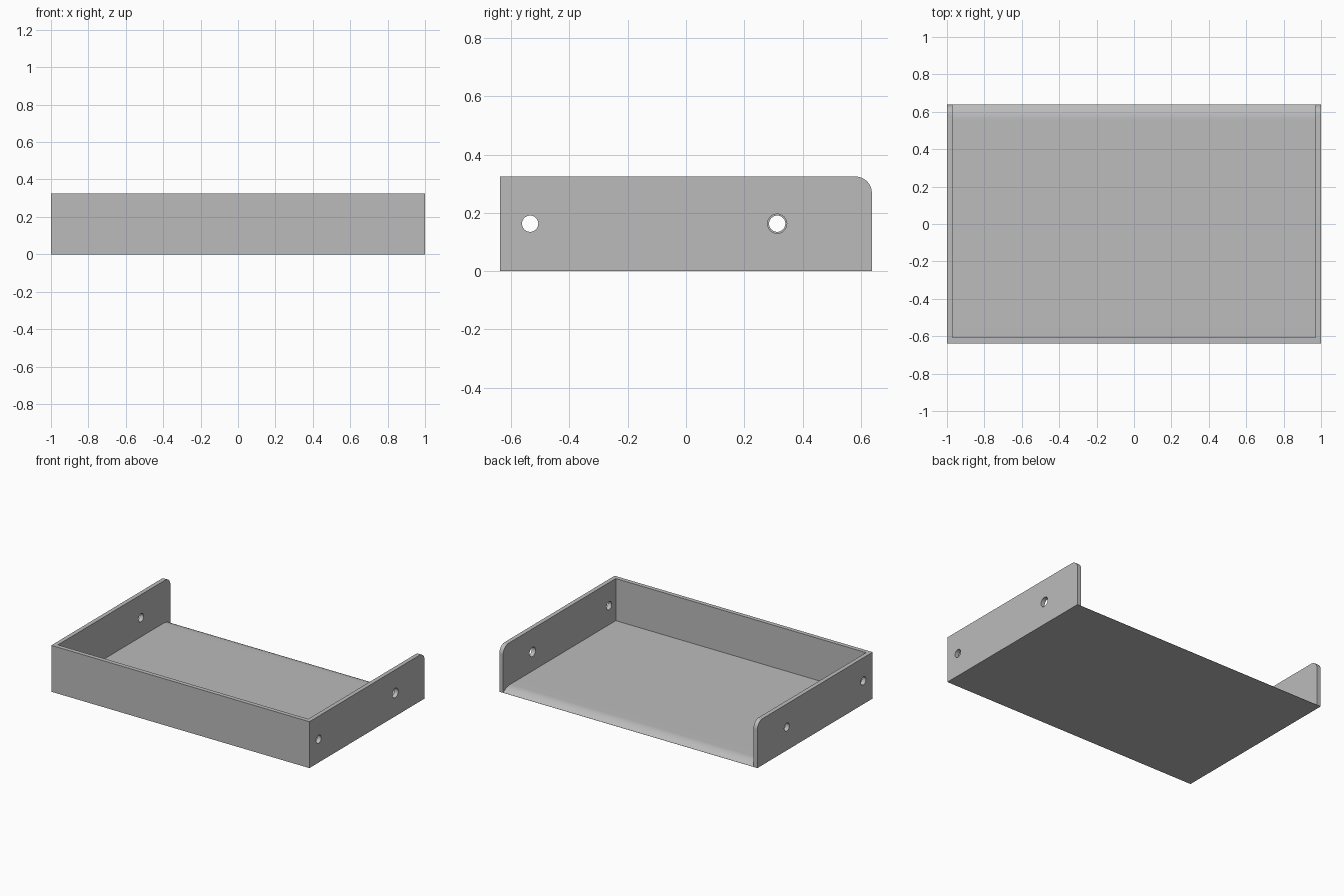
import bpy, bmesh, math
from mathutils import Matrix

cube = bpy.data.objects.get("Cube")
if cube:
    bpy.data.objects.remove(cube, do_unlink=True)

HALF_W, HALF_D, HEIGHT, WALL = 1.0, 0.638, 0.325, 0.03
CORNER = 0.057      # rounded rear top corner of the side walls
LIP = 0.08          # length of the curved rear edge of the floor

grey = bpy.data.materials.new("grey metal")
grey.use_nodes = True
colour = (0.5, 0.5, 0.5, 1)
grey.diffuse_color = colour
grey.node_tree.nodes["Principled BSDF"].inputs["Base Color"].default_value = colour


def finish(name, bm):
    bmesh.ops.recalc_face_normals(bm, faces=bm.faces)
    mesh = bpy.data.meshes.new(name)
    bm.to_mesh(mesh)
    bm.free()
    mesh.materials.append(grey)
    obj = bpy.data.objects.new(name, mesh)
    bpy.context.collection.objects.link(obj)
    return obj


def extrude_profile(name, points, half_width):
    """Extrude a (y, z) profile across x."""
    bm = bmesh.new()
    face = bm.faces.new([bm.verts.new((-half_width, y, z)) for y, z in points])
    new = bmesh.ops.extrude_face_region(bm, geom=[face])["geom"]
    verts = [v for v in new if isinstance(v, bmesh.types.BMVert)]
    bmesh.ops.translate(bm, verts=verts, vec=(2 * half_width, 0, 0))
    return finish(name, bm)


def arc(cy, cz, radius, start, end, steps):
    angles = [math.radians(start + (end - start) * i / steps) for i in range(steps + 1)]
    return [(cy + radius * math.cos(a), cz + radius * math.sin(a)) for a in angles]


def cut(target, cutter):
    mod = target.modifiers.new("cut", "BOOLEAN")
    mod.operation = "DIFFERENCE"
    mod.solver = "EXACT"
    mod.object = cutter
    cutter.hide_render = True
    bpy.context.view_layer.objects.active = target
    bpy.ops.object.modifier_apply(modifier=mod.name)
    bpy.data.objects.remove(cutter, do_unlink=True)


# Outer body with rounded rear top corners
outer = [(-HALF_D, HEIGHT), (-HALF_D, 0), (HALF_D, 0)]
outer += arc(HALF_D - CORNER, HEIGHT - CORNER, CORNER, 0, 90, 12)
tray = extrude_profile("tray", outer, HALF_W)

# Inner space, open at the top and back, with the floor curving down at the rear
drop = WALL - 0.001
radius = (LIP ** 2 + drop ** 2) / (2 * drop)
sweep = math.degrees(math.asin(LIP / radius))
inner = [(-HALF_D + WALL, 0.5), (-HALF_D + WALL, WALL)]
inner += arc(HALF_D - LIP, WALL - radius, radius, 90, 90 - sweep, 12)
inner += [(0.8, 0.001), (0.8, 0.5)]
cut(tray, extrude_profile("inner_space", inner, HALF_W - WALL))

# Screw holes in the side walls: side, y, radius
for side, y, hole_radius in [(1, -0.535, 0.028), (-1, -0.535, 0.028),
                             (1, 0.313, 0.033), (-1, 0.313, 0.028)]:
    bm = bmesh.new()
    place = Matrix.Translation((side * (HALF_W - WALL / 2), y, 0.163))
    bmesh.ops.create_cone(bm, cap_ends=True, segments=32, radius1=hole_radius,
                          radius2=hole_radius, depth=0.1,
                          matrix=place @ Matrix.Rotation(math.pi / 2, 4, "Y"))
    cut(tray, finish("screw_hole", bm))

# Smooth the curves, keep the edges sharp
bpy.ops.object.select_all(action="DESELECT")
tray.select_set(True)
bpy.context.view_layer.objects.active = tray
bpy.ops.object.shade_smooth_by_angle(angle=math.radians(25))
